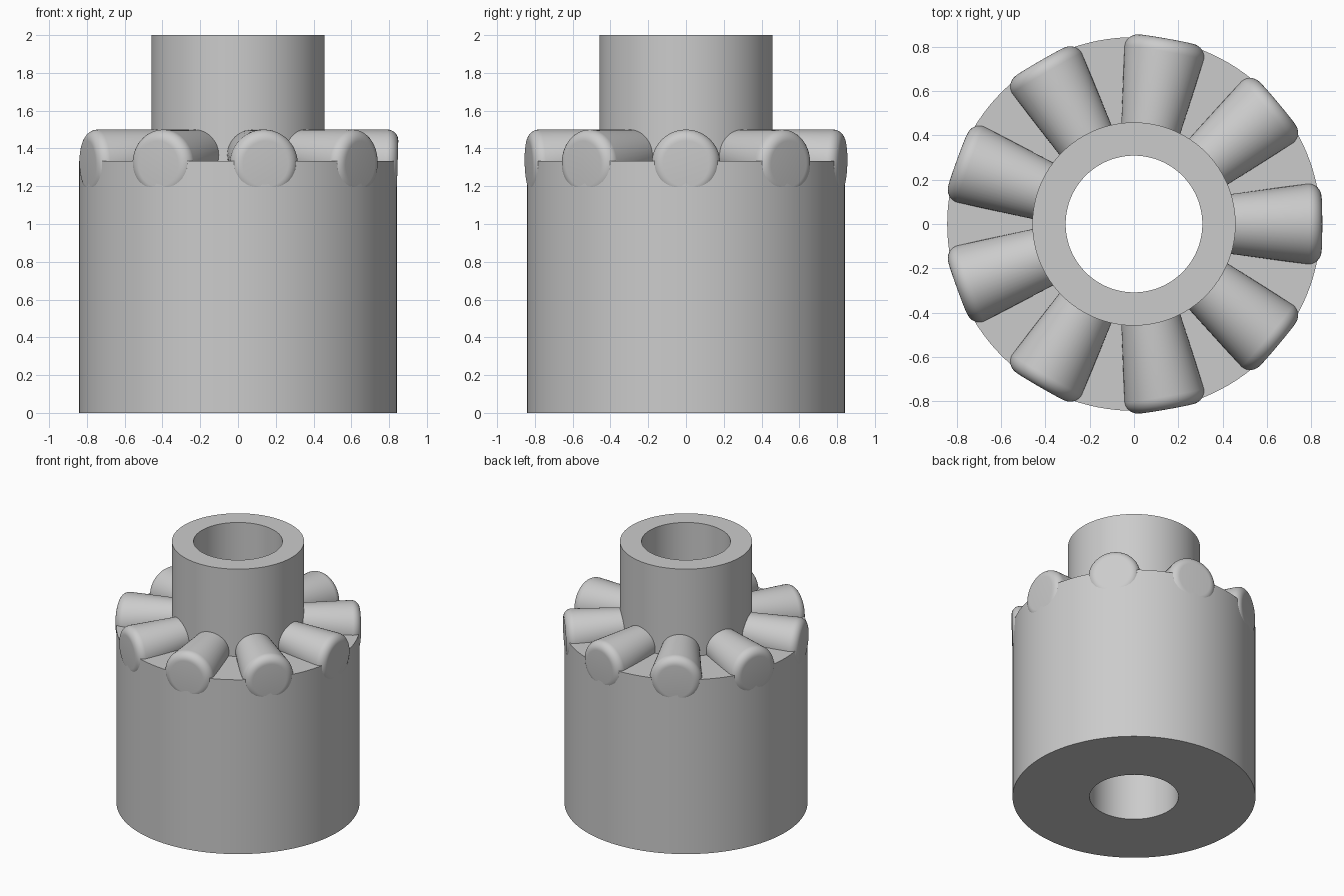
import bpy, bmesh
from math import sin, cos, pi, radians
from mathutils import Matrix

cube = bpy.data.objects.get("Cube")
if cube:
    bpy.data.objects.remove(cube, do_unlink=True)

# Single plain grey
grey = bpy.data.materials.new("plain grey")
grey.use_nodes = True
colour = (0.6, 0.6, 0.6, 1)
grey.diffuse_color = colour
grey.node_tree.nodes["Principled BSDF"].inputs["Base Color"].default_value = colour


def lathe(name, profile, steps, closed):
    """Revolve (radius, height) points about z."""
    bm = bmesh.new()
    verts = [bm.verts.new((r, 0, h)) for r, h in profile]
    edges = [bm.edges.new(p) for p in zip(verts, verts[1:])]
    if closed:
        edges.append(bm.edges.new((verts[-1], verts[0])))
    bmesh.ops.spin(bm, geom=verts + edges, cent=(0, 0, 0), axis=(0, 0, 1),
                   angle=2 * pi, steps=steps, use_merge=True)
    bmesh.ops.remove_doubles(bm, verts=bm.verts, dist=1e-5)
    bmesh.ops.recalc_face_normals(bm, faces=bm.faces)
    mesh = bpy.data.meshes.new(name)
    bm.to_mesh(mesh)
    bm.free()
    mesh.materials.append(grey)
    obj = bpy.data.objects.new(name, mesh)
    bpy.context.collection.objects.link(obj)
    return obj


def smooth(obj):
    bpy.ops.object.select_all(action="DESELECT")
    obj.select_set(True)
    bpy.context.view_layer.objects.active = obj
    bpy.ops.object.shade_smooth_by_angle(angle=radians(30))


# Stepped hub: wide drum, narrow sleeve and a bore right through
BORE, SLEEVE, DRUM, SHELF, TOP = 0.308, 0.458, 0.842, 1.333, 2.0
hub = lathe("bored_hub", [(BORE, 0), (DRUM, 0), (DRUM, SHELF), (SLEEVE, SHELF),
                          (SLEEVE, TOP), (BORE, TOP)], 128, True)
smooth(hub)

# Tapered rollers with a rounded outer end, lying in a ring on the shelf
INNER, OUTER, SLOPE, FILLET, RIM, CREST = 0.42, 0.845, 0.135, 0.06, 0.182, 1.5
COUNT = 9


def radius_at(d):
    return RIM - SLOPE * (OUTER - FILLET - d)


profile = [(0, INNER), (radius_at(INNER), INNER)]
for i in range(9):
    a = i / 8 * pi / 2
    profile.append((RIM - FILLET + FILLET * cos(a), OUTER - FILLET + FILLET * sin(a)))
profile.append((0, OUTER))

for n in range(COUNT):
    roller = lathe(f"roller_{n + 1}", profile, 48, False)
    mesh = roller.data
    mesh.transform(Matrix.Rotation(pi / 2, 4, "Y"))
    # Drop the axis outward so that the crest stays level
    for v in mesh.vertices:
        v.co.x += 0.03 * v.co.z
        v.co.z += CREST - radius_at(min(v.co.x, OUTER - FILLET))
    mesh.transform(Matrix.Rotation(2 * pi * n / COUNT, 4, "Z"))
    smooth(roller)
